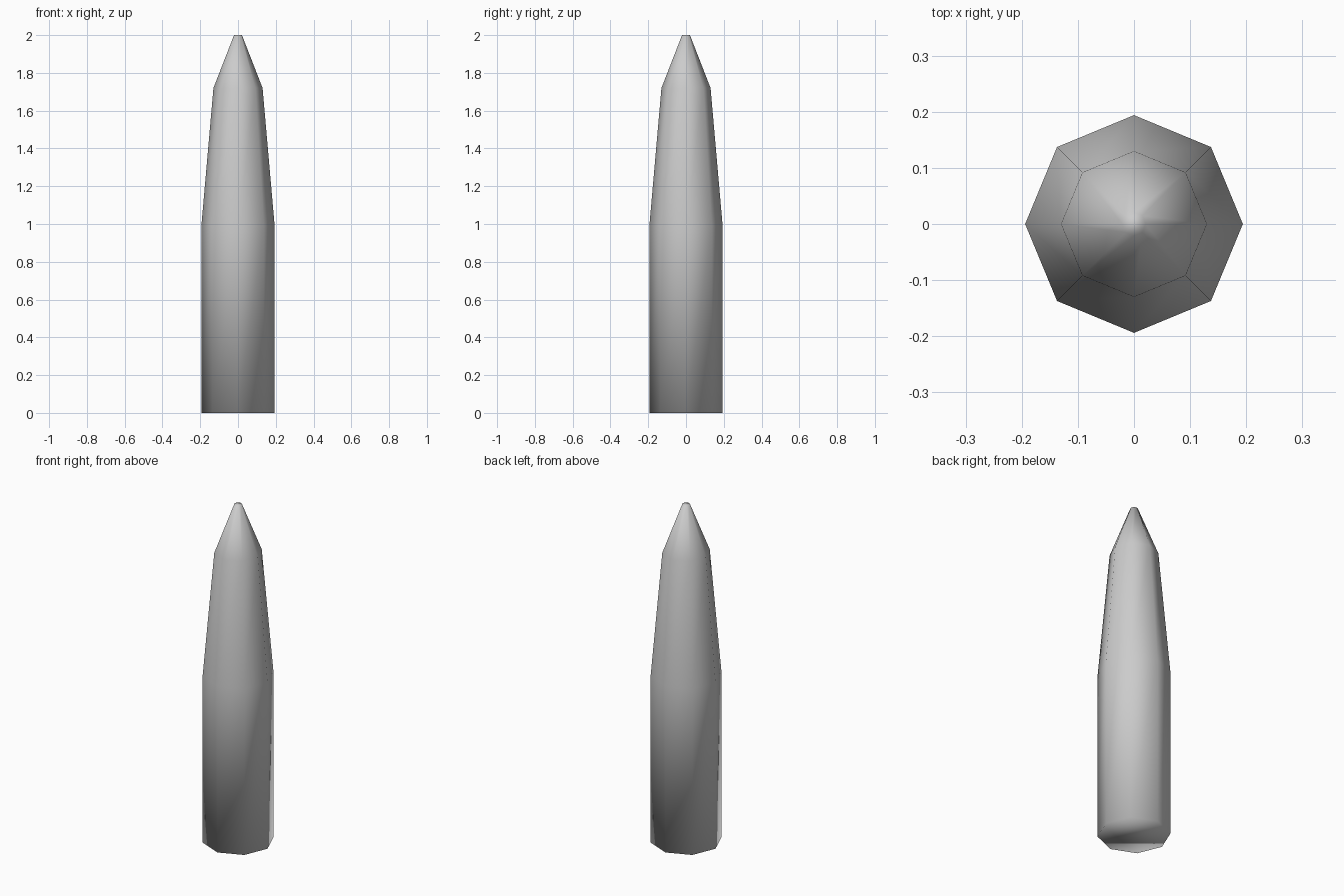
import bpy, bmesh
from math import cos, sin, tau

if "Cube" in bpy.data.objects:
    bpy.data.objects.remove(bpy.data.objects["Cube"])

SIDES = 8
# (radius, height) from base to tip
PROFILE = [(0.194, 0.0), (0.194, 0.99), (0.13, 1.72), (0.021, 2.0)]

# Eight-sided tapered stake, lofted ring by ring
bm = bmesh.new()
rings = [[bm.verts.new((r * cos(tau * i / SIDES), r * sin(tau * i / SIDES), z))
          for i in range(SIDES)] for r, z in PROFILE]
for low, high in zip(rings, rings[1:]):
    for i in range(SIDES):
        j = (i + 1) % SIDES
        bm.faces.new((low[i], low[j], high[j], high[i]))

# Base and tip caps
bm.faces.new(rings[0][::-1])
bm.faces.new(rings[-1])

# Smooth shading all over, base included
for f in bm.faces:
    f.smooth = True

mesh = bpy.data.meshes.new("tapered_stake")
bm.to_mesh(mesh)
bm.free()
bpy.context.collection.objects.link(bpy.data.objects.new("tapered_stake", mesh))
